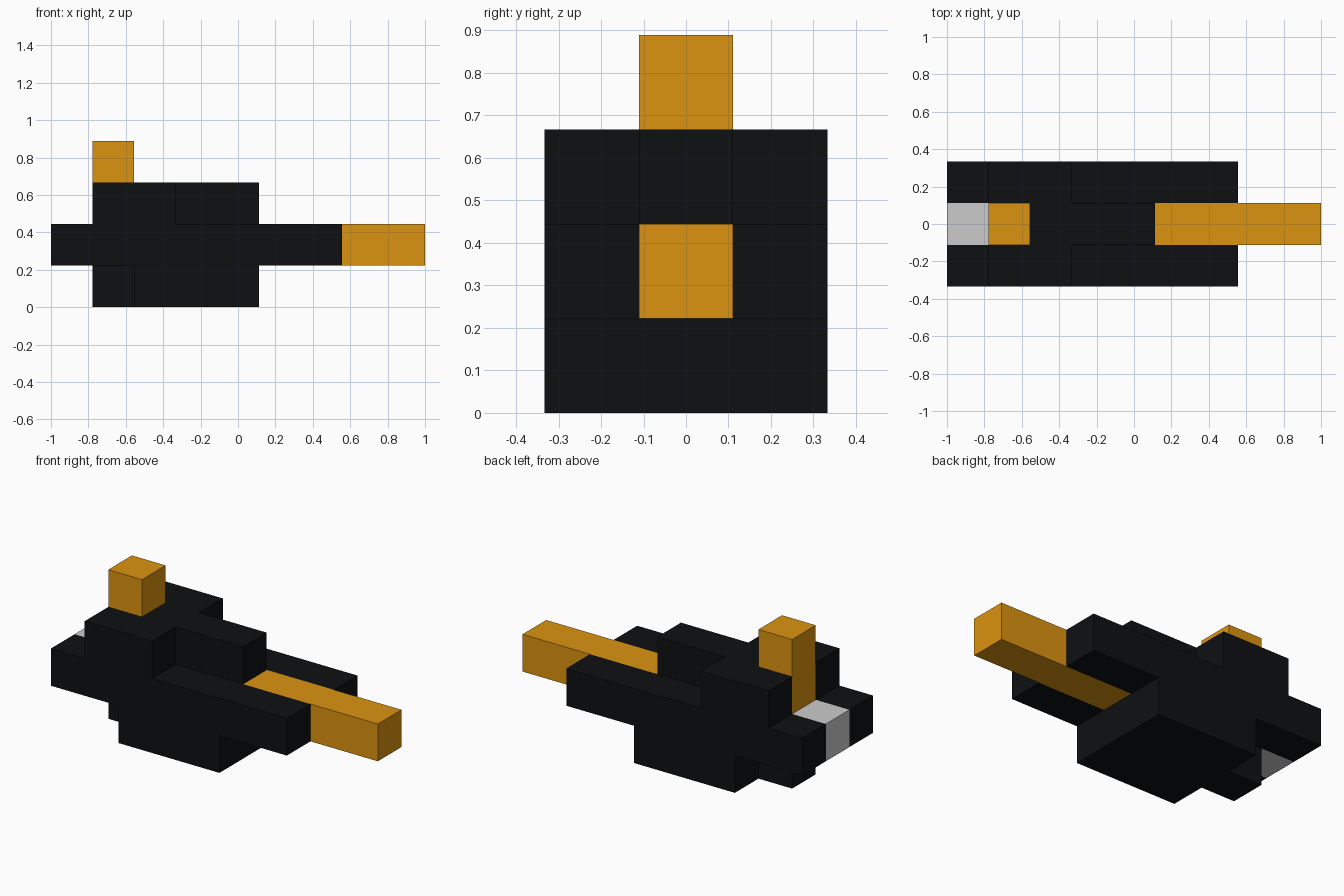
import bpy

if "Cube" in bpy.data.objects:
    bpy.data.objects.remove(bpy.data.objects["Cube"])

U = 2 / 9  # edge of one cube; the model is 9 x 3 x 4 cubes


def material(name, color):
    m = bpy.data.materials.new(name)
    m.diffuse_color = (*color, 1)
    m.use_nodes = True
    m.node_tree.nodes["Principled BSDF"].inputs["Base Color"].default_value = m.diffuse_color
    return m


black = material("black", (0.0045, 0.005, 0.006))
orange = material("orange", (0.716, 0.296, 0.005))


def block(name, x, y, z, mat=None):
    """Box covering the given (start, end) ranges of cube cells."""
    spans = (x, y, z)
    origin = (-4.5, -1.5, 0)
    loc = [(o + (a + b) / 2) * U for o, (a, b) in zip(origin, spans)]
    bpy.ops.mesh.primitive_cube_add(size=1, location=loc)
    ob = bpy.context.object
    ob.name = name
    ob.scale = [(b - a) * U for a, b in spans]
    bpy.ops.object.transform_apply(location=False, rotation=False, scale=True)
    if mat:
        ob.data.materials.append(mat)
    return ob


MID = (1, 2)

# Lower body with a narrow step at the rear
block("lower_body", (2, 5), (0, 3), (0, 1), black)
block("lower_body_rear", (1, 2), MID, (0, 1), black)

# Middle layer: core, with long side bars and upper shoulders on both sides
block("core", (1, 5), MID, (1, 2), black)
for side, y in (("front", (0, 1)), ("back", (2, 3))):
    block(side + "_side_bar", (0, 7), y, (1, 2), black)
    block(side + "_shoulder", (1, 3), y, (2, 3), black)

# Upper ridge along the centre
block("top_ridge", (2, 5), MID, (2, 3), black)

# Coloured bar at the nose, post on top, grey block at the tail
block("nose_bar", (5, 9), MID, (1, 2), orange)
block("top_post", (1, 2), MID, (2, 4), orange)
block("tail_block", (0, 1), MID, (1, 2))
